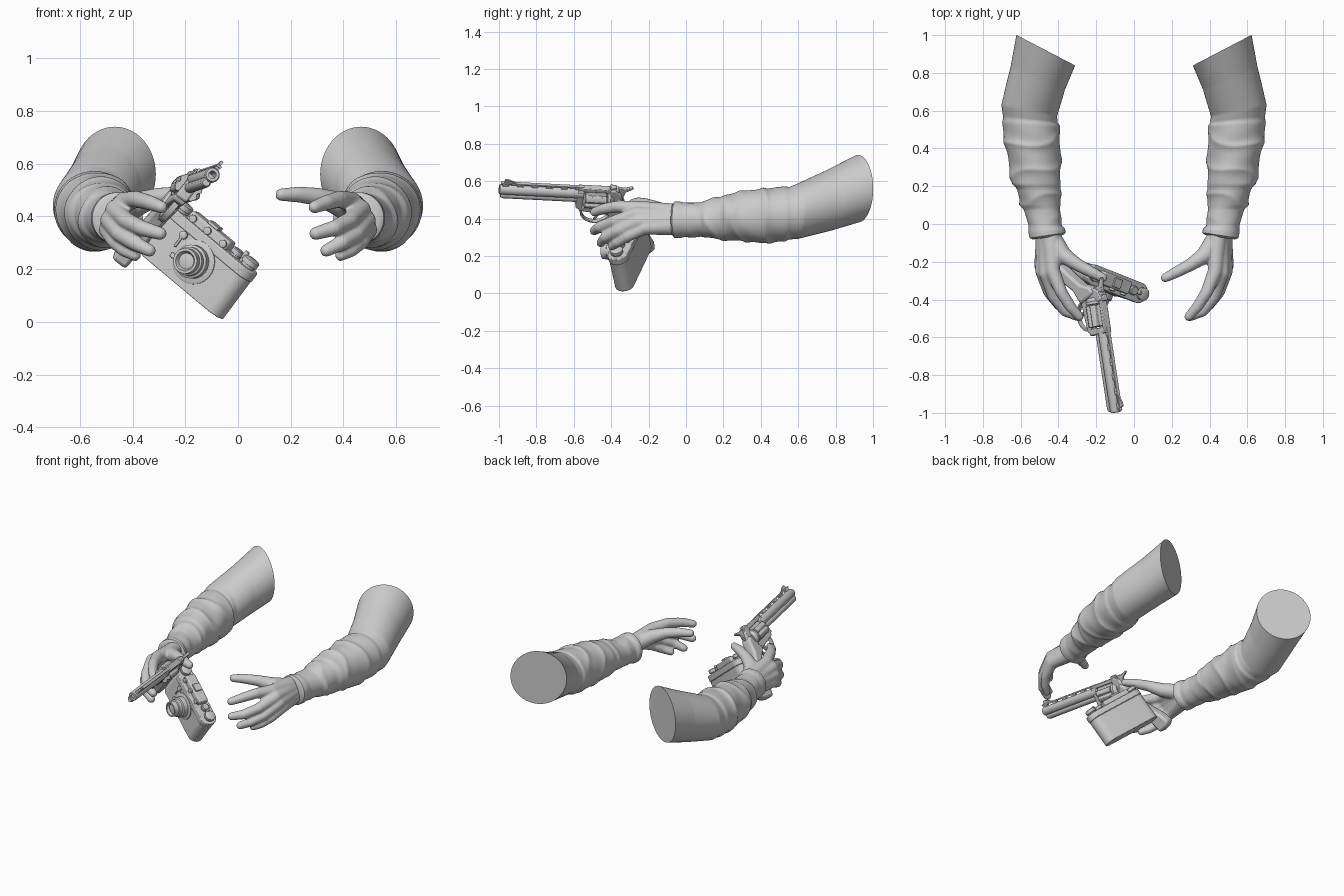
import bpy, bmesh
from math import sin, cos, pi, radians
from mathutils import Vector, Matrix

cube = bpy.data.objects.get("Cube")
if cube:
    bpy.data.objects.remove(cube, do_unlink=True)

grey = bpy.data.materials.new("plain grey")
grey.use_nodes = True
grey.diffuse_color = (0.6, 0.6, 0.6, 1)
grey.node_tree.nodes["Principled BSDF"].inputs["Base Color"].default_value = (0.6, 0.6, 0.6, 1)


def finish(name, bm, frame=None, bevel=0, angle=35):
    bmesh.ops.recalc_face_normals(bm, faces=bm.faces)
    if frame:
        bm.transform(frame)
    me = bpy.data.meshes.new(name)
    bm.to_mesh(me)
    bm.free()
    me.materials.append(grey)
    ob = bpy.data.objects.new(name, me)
    bpy.context.collection.objects.link(ob)
    bpy.ops.object.select_all(action="DESELECT")
    ob.select_set(True)
    bpy.context.view_layer.objects.active = ob
    bpy.ops.object.shade_smooth_by_angle(angle=radians(angle))
    if bevel:
        mod = ob.modifiers.new("Bevel", "BEVEL")
        mod.width, mod.segments = bevel, 2
    return ob


def loft(bm, rings, caps=True):
    rows = [[bm.verts.new(p) for p in ring] for ring in rings]
    for a, b in zip(rows, rows[1:]):
        for i in range(len(a)):
            j = (i + 1) % len(a)
            bm.faces.new((a[i], a[j], b[j], b[i]))
    if caps:
        bm.faces.new(rows[0])
        bm.faces.new(rows[-1])


def box(name, frame, centre, size, bevel=0.004):
    bm = bmesh.new()
    bmesh.ops.create_cube(bm, size=1, matrix=Matrix.Translation(centre) @ Matrix.Diagonal((*size, 1)))
    return finish(name, bm, frame, bevel)


def prism(name, frame, outline, lo, hi, axis, bevel=0):
    place = {"x": lambda p, t: (t, p[0], p[1]), "y": lambda p, t: (p[0], t, p[1]),
             "z": lambda p, t: (p[0], p[1], t)}[axis]
    bm = bmesh.new()
    loft(bm, [[place(p, t) for p in outline] for t in (lo, hi)])
    return finish(name, bm, frame, bevel)


def lathe(name, frame, base, axis, profile, n=32):
    """Revolve (radius, distance) pairs about an axis starting at base."""
    turn = Matrix.Translation(base) @ Vector(axis).to_track_quat("Z", "Y").to_matrix().to_4x4()
    bm = bmesh.new()
    loft(bm, [[turn @ Vector((r * cos(2 * pi * i / n), r * sin(2 * pi * i / n), d))
               for i in range(n)] for r, d in profile])
    return finish(name, bm, frame)


def axes(origin, along, up):
    x = Vector(along).normalized()
    y = Vector(up).cross(x).normalized()
    m = Matrix((x, y, x.cross(y))).transposed().to_4x4()
    m.translation = origin
    return m


# Sleeves: centre x, y, z, half width, half height, yaw
SLEEVE = [(.467, .92, .56, .175, .18, .48), (.51, .77, .5, .156, .165, .4),
          (.555, .6, .44, .15, .148, .2), (.548, .55, .428, .145, .14, .1),
          (.545, .53, .425, .153, .147, .06), (.535, .4, .415, .146, .147, 0),
          (.515, .21, .408, .13, .124, 0), (.507, .185, .405, .117, .115, 0),
          (.495, .1, .395, .108, .1, 0), (.486, .08, .394, .098, .094, 0),
          (.47, -.01, .393, .088, .092, 0), (.462, -.035, .393, .097, .098, -.1),
          (.457, -.06, .393, .097, .098, -.15), (.455, -.07, .393, .08, .085, -.15)]


def sleeve(name, side):
    rings, n = [], 56
    for a, b in zip(SLEEVE, SLEEVE[1:]):
        steps = max(2, int((a[1] - b[1]) / 0.008))
        for k in range(steps + (b is SLEEVE[-1])):
            x, y, z, rx, rz, yaw = [p + (q - p) * k / steps for p, q in zip(a, b)]
            fade = max(0, min(1, (0.52 - y) * 12, (y + 0.01) * 12))
            ring = []
            for i in range(n):
                t = 2 * pi * i / n
                fold = abs(sin(y * 21 + 0.9 * sin(t + 1) + 0.5 * sin(2 * t + y * 9)))
                s = 1 + fade * (0.07 * (1 - fold) ** 2 - 0.025 + 0.02 * sin(3 * t + y * 30))
                u = rx * s * cos(t)
                ring.append((side * (x + u * cos(yaw)), y + u * sin(yaw), z + rz * s * sin(t)))
            rings.append(ring)
    bm = bmesh.new()
    loft(bm, rings)
    finish(name, bm, angle=50)


# Hands: each digit runs from the wrist to the tip as x, y, z, radius
DIGITS = [
    [(.44, -.05, .425, .055), (.43, -.25, .455, .039), (.385, -.36, .465, .032),
     (.335, -.44, .452, .029), (.29, -.49, .435, .024)],
    [(.45, -.05, .405, .055), (.465, -.26, .425, .039), (.425, -.385, .385, .032),
     (.365, -.46, .355, .03), (.295, -.49, .335, .025)],
    [(.46, -.05, .385, .055), (.485, -.25, .385, .038), (.45, -.36, .335, .031),
     (.395, -.43, .3, .029), (.335, -.455, .27, .024)],
    [(.465, -.05, .365, .055), (.492, -.22, .35, .036), (.47, -.31, .305, .028),
     (.43, -.365, .272, .026), (.39, -.395, .252, .022)],
    [(.43, -.08, .42, .05), (.375, -.165, .45, .045), (.3, -.215, .475, .034),
     (.225, -.255, .483, .03), (.165, -.285, .482, .024)],
]


def hand(name, side):
    bm = bmesh.new()
    for digit in DIGITS:
        pts = [(Vector((side * x, y, z)), r) for x, y, z, r in digit]
        for p, r in pts:
            bmesh.ops.create_icosphere(bm, subdivisions=3, radius=r, matrix=Matrix.Translation(p))
        for (p, r), (q, s) in zip(pts, pts[1:]):
            turn = (q - p).to_track_quat("Z", "Y").to_matrix().to_4x4()
            bmesh.ops.create_cone(bm, cap_ends=True, segments=24, radius1=r, radius2=s,
                                  depth=(q - p).length, matrix=Matrix.Translation((p + q) / 2) @ turn)
    ob = finish(name, bm)
    mod = ob.modifiers.new("Blend", "REMESH")
    mod.mode, mod.voxel_size, mod.use_smooth_shade = "VOXEL", 0.007, True
    mod = ob.modifiers.new("Soften", "SMOOTH")
    mod.factor, mod.iterations = 0.5, 5


for label, side in (("left", 1), ("right", -1)):
    sleeve(label + "_sleeve", side)
    hand(label + "_hand", side)

# Revolver: local x is the muzzle direction, z its top
gun = axes((-.18, -.45, .53), (.15, -.985, .05), (.62, .134, .78))
lathe("barrel", gun, (.1, 0, 0), (1, 0, 0),
      [(.029, 0), (.029, .445), (.025, .455), (.014, .455), (.014, .3)], 24)
lathe("barrel_underlug", gun, (.1, 0, -.036), (1, 0, 0), [(.02, 0), (.02, .43), (.014, .445)], 20)
box("barrel_web", gun, (.32, 0, -.02), (.44, .03, .04))
box("barrel_rib", gun, (.325, 0, .042), (.45, .02, .01), .002)
for i in range(6):
    box("rib_post", gun, (.13 + i * .079, 0, .032), (.035, .018, .018), 0)
prism("front_sight", gun, [(.46, .045), (.535, .045), (.53, .067), (.515, .067)], -.005, .005, "y")
box("top_strap", gun, (.02, 0, .033), (.22, .038, .024))
box("frame_front", gun, (.115, 0, -.03), (.035, .05, .12), .008)
prism("frame_lower", gun, [(.13, -.075), (.11, -.105), (-.06, -.125), (-.1, -.13), (-.13, -.06),
                           (-.1, .02), (-.07, .042), (-.04, .042), (-.04, -.08)], -.024, .024, "y", .006)
lathe("recoil_shield", gun, (-.045, 0, -.033), (1, 0, 0), [(.035, -.02), (.05, 0), (.05, .015)])
flutes = []
for i in range(72):
    t = 2 * pi * i / 72
    r = .053 - .012 * max(0, cos(6 * t)) ** 1.5
    flutes.append((r * cos(t), -.033 + r * sin(t)))
prism("cylinder", gun, flutes, -.025, .09, "x", .002)
box("rear_sight", gun, (-.055, 0, .05), (.035, .03, .018))
prism("hammer", gun, [(-.08, 0), (-.085, .05), (-.12, .048), (-.16, .06), (-.165, .05),
                      (-.125, .025), (-.115, -.02)], -.009, .009, "y", .003)
prism("trigger", gun, [(.02, -.1), (.012, -.14), (.025, -.17), (.015, -.172), (-.004, -.14),
                       (-.005, -.1)], -.007, .007, "y", .002)
arc = [(.02 + r * cos(t), -.11 + .95 * r * sin(t)) for r, ts in ((.085, range(17)), (.073, range(16, -1, -1)))
       for t in [pi + pi * k / 16 for k in ts]]
prism("trigger_guard", gun, arc, -.012, .012, "y", .003)
prism("grip", gun, [(-.09, 0), (-.125, -.03), (-.145, -.1), (-.215, -.19), (-.3, -.28), (-.335, -.335),
                    (-.31, -.365), (-.245, -.385), (-.19, -.27), (-.12, -.17), (-.04, -.12)],
      -.034, .034, "y", .014)

# Camera: local x is its long side, -y its front, z its top
cam = axes((-.15, -.3, .225), (.73, -.29, -.61), (.59, -.18, .79))


def stadium(half, r):
    return [((half - r) * s + r * sin(t) * s, r * cos(t) * s)
            for s in (1, -1) for t in [pi * k / 14 for k in range(15)]]


prism("camera_body", cam, stadium(.21, .052), -.11, .07, "z", .004)
prism("camera_top_cover", cam, stadium(.213, .055), .07, .11, "z", .005)
box("viewfinder_housing", cam, (-.035, .003, .122), (.2, .07, .045), .008)
for x in (-.11, -.035, .045):
    lathe("viewfinder_window", cam, (x, -.03, .123), (0, -1, 0), [(.015, 0), (.015, .012), (.01, .014)], 20)
box("accessory_shoe", cam, (-.035, .003, .15), (.05, .05, .012), .002)
for x, r, h in ((.165, .034, .035), (.1, .025, .03), (-.175, .034, .035), (.132, .01, .045)):
    lathe("top_dial", cam, (x, .0, .105), (0, 0, 1), [(r * .8, 0), (r * .8, h * .4), (r, h * .45), (r, h), (r * .8, h + .004)])
lathe("lens_mount", cam, (0, -.045, 0), (0, -1, 0), [(.085, 0), (.085, .012), (.078, .016)], 40)
lathe("lens_barrel", cam, (0, -.055, 0), (0, -1, 0),
      [(.064, 0), (.064, .035), (.055, .04), (.055, .06), (.048, .064), (.048, .095),
       (.038, .095), (.03, .08), (.012, .084)], 40)
box("focus_lever", cam, (-.065, -.066, -.03), (.045, .014, .018))
lathe("front_lever_pivot", cam, (-.095, -.045, .055), (0, -1, 0), [(.016, 0), (.016, .018), (.01, .022)], 20)
box("front_lever", cam, (-.095, -.06, .03), (.01, .008, .06), .002)
